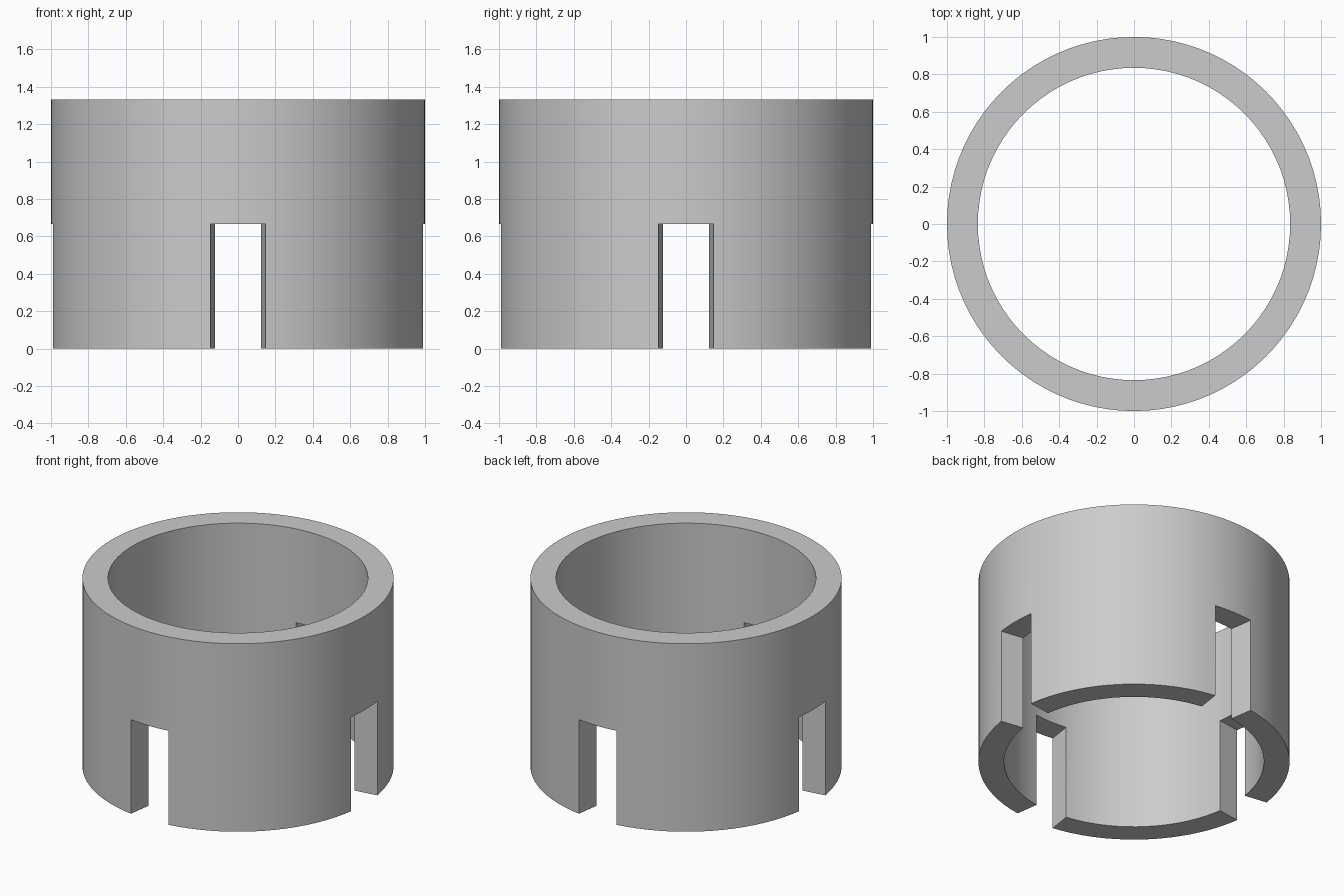
import bpy, bmesh
from math import radians, cos, sin

if "Cube" in bpy.data.objects:
    bpy.data.objects.remove(bpy.data.objects["Cube"])

R_OUT, R_IN = 1.0, 0.835
LEVELS = (0.0, 0.667, 1.333)
HALF_SLOT = 8.5            # half slot angle in degrees
SLOT_SEGS, ARC_SEGS = 4, 18

# Angular steps: each quarter is one slot followed by one leg
steps = []                 # (start angle, is_slot)
for q in range(4):
    a0 = q * 90 - HALF_SLOT
    slot, arc = 2 * HALF_SLOT, 90 - 2 * HALF_SLOT
    steps += [(a0 + slot * i / SLOT_SEGS, True) for i in range(SLOT_SEGS)]
    steps += [(a0 + slot + arc * i / ARC_SEGS, False) for i in range(ARC_SEGS)]
n = len(steps)

bm = bmesh.new()
cache = {}


def vert(i, r, level):
    key = (i % n, r, level)
    if key not in cache:
        a = radians(steps[i % n][0])
        cache[key] = bm.verts.new((r * cos(a), r * sin(a), LEVELS[level]))
    return cache[key]


def quad(*keys):
    bm.faces.new([vert(*k) for k in keys])


for i, (_, is_slot) in enumerate(steps):
    j = i + 1
    base = 1 if is_slot else 0
    # Outer and inner walls
    for lo in range(base, 2):
        quad((i, R_OUT, lo), (j, R_OUT, lo), (j, R_OUT, lo + 1), (i, R_OUT, lo + 1))
        quad((j, R_IN, lo), (i, R_IN, lo), (i, R_IN, lo + 1), (j, R_IN, lo + 1))
    # Top rim, and underside of leg or slot
    quad((i, R_IN, 2), (i, R_OUT, 2), (j, R_OUT, 2), (j, R_IN, 2))
    quad((i, R_OUT, base), (i, R_IN, base), (j, R_IN, base), (j, R_OUT, base))
    # Radial slot side walls
    if is_slot != steps[i - 1][1]:
        quad((i, R_IN, 0), (i, R_OUT, 0), (i, R_OUT, 1), (i, R_IN, 1))

bmesh.ops.recalc_face_normals(bm, faces=bm.faces)
mesh = bpy.data.meshes.new("slotted_collar")
bm.to_mesh(mesh)
bm.free()

collar = bpy.data.objects.new("slotted_collar", mesh)
bpy.context.collection.objects.link(collar)
bpy.context.view_layer.objects.active = collar
collar.select_set(True)
bpy.ops.object.shade_smooth_by_angle(angle=radians(30))
